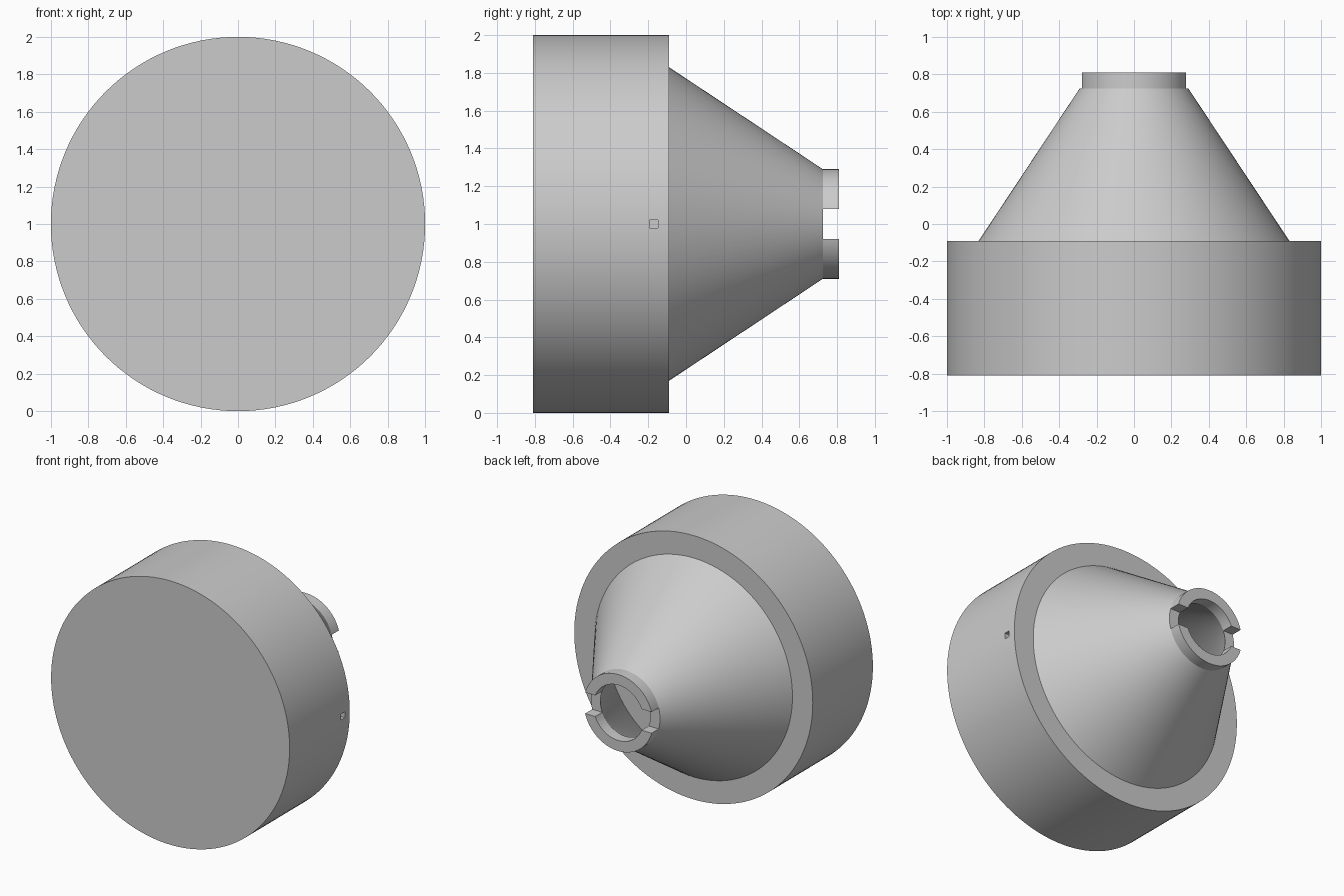
import bpy, bmesh, math
from mathutils import Matrix, Vector

cube = bpy.data.objects.get("Cube")
if cube:
    bpy.data.objects.remove(cube, do_unlink=True)

# One plain grey for the whole model
grey = bpy.data.materials.new("plain_grey")
grey.use_nodes = True
colour = (0.6, 0.6, 0.6, 1)
grey.diffuse_color = colour
grey.node_tree.nodes["Principled BSDF"].inputs["Base Color"].default_value = colour

SEGMENTS = 128


def add_object(name, bm):
    bmesh.ops.recalc_face_normals(bm, faces=bm.faces)
    mesh = bpy.data.meshes.new(name)
    bm.to_mesh(mesh)
    bm.free()
    mesh.materials.append(grey)
    obj = bpy.data.objects.new(name, mesh)
    bpy.context.collection.objects.link(obj)
    return obj


def lathe(name, profile, closed):
    """Spin (radius, y) points around the y axis at z = 1."""
    bm = bmesh.new()
    verts = [bm.verts.new((r, y, 1)) for r, y in profile]
    pairs = list(zip(verts, verts[1:]))
    if closed:
        pairs.append((verts[-1], verts[0]))
    edges = [bm.edges.new(p) for p in pairs]
    bmesh.ops.spin(bm, geom=verts + edges, cent=(0, 0, 1), axis=(0, 1, 0),
                   angle=math.tau, steps=SEGMENTS)
    bmesh.ops.remove_doubles(bm, verts=bm.verts, dist=0.0001)
    return add_object(name, bm)


def cut_box(target, name, centre, size):
    """Subtract a hidden box from the target."""
    bm = bmesh.new()
    matrix = Matrix.Translation(centre) @ Matrix.Diagonal(Vector((*size, 1)))
    bmesh.ops.create_cube(bm, size=1, matrix=matrix)
    cutter = add_object(name, bm)
    cutter.hide_render = True
    cutter.hide_set(True)
    cutter.display_type = 'WIRE'
    mod = target.modifiers.new(name, 'BOOLEAN')
    mod.operation = 'DIFFERENCE'
    mod.solver = 'EXACT'
    mod.object = cutter
    bpy.context.view_layer.objects.active = target
    bpy.ops.object.modifier_apply(modifier=name)
    bpy.data.objects.remove(cutter, do_unlink=True)


# Wide drum, with a small square pocket in its side
drum = lathe("drum", [(0, -0.81), (1, -0.81), (1, -0.09), (0, -0.09)], False)
cut_box(drum, "side_hole", (1, -0.17, 1), (0.2, 0.045, 0.045))

# Hollow tapering shell
cone = lathe("cone_shell", [(0.83, -0.09), (0.29, 0.725), (0.21, 0.725), (0.73, -0.09)], True)

# End collar, split in two by a slot on each side
collar = lathe("split_collar", [(0.29, 0.725), (0.29, 0.81), (0.21, 0.81), (0.21, 0.725)], True)
cut_box(collar, "collar_slot", (0, 0.77, 1), (1, 0.3, 0.16))

# Smooth round walls, keep the rims crisp
bpy.ops.object.select_all(action='DESELECT')
for obj in (drum, cone, collar):
    obj.select_set(True)
bpy.context.view_layer.objects.active = drum
bpy.ops.object.shade_smooth_by_angle(angle=math.radians(30))
